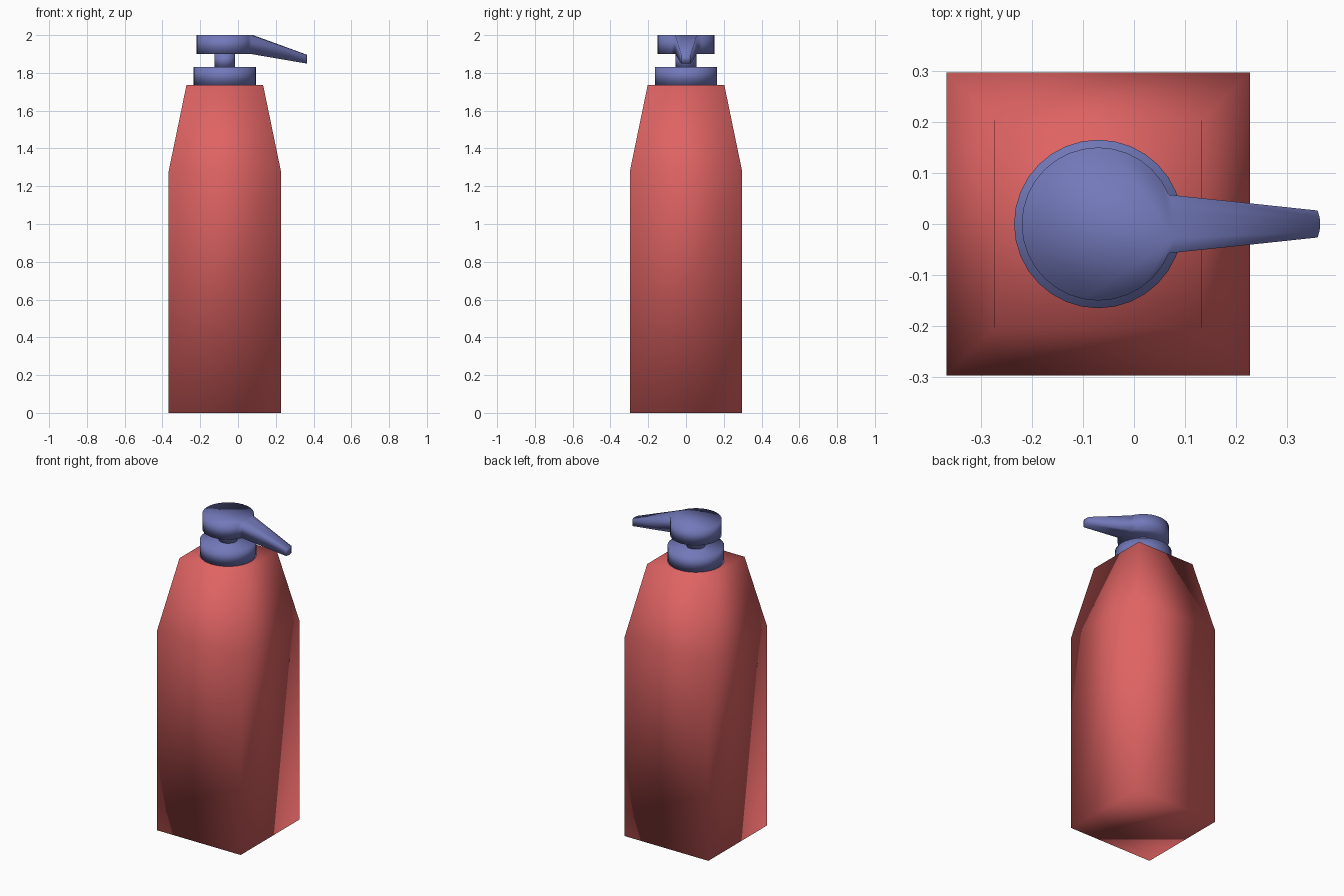
import bpy
import bmesh
import math
from mathutils import Vector

cube = bpy.data.objects.get("Cube")
if cube:
    bpy.data.objects.remove(cube, do_unlink=True)

AXIS_X = -0.07   # bottle axis, offset to leave room for the spout
SEGMENTS = 32


def make_material(name, rgb):
    mat = bpy.data.materials.new(name)
    mat.use_nodes = True
    color = (*rgb, 1.0)
    mat.diffuse_color = color
    mat.node_tree.nodes["Principled BSDF"].inputs["Base Color"].default_value = color
    return mat


def finish(name, bm, mat):
    """Turn a bmesh into a smooth-shaded object on the bottle axis."""
    bmesh.ops.recalc_face_normals(bm, faces=bm.faces)
    for face in bm.faces:
        face.smooth = True
    mesh = bpy.data.meshes.new(name)
    bm.to_mesh(mesh)
    bm.free()
    mesh.materials.append(mat)
    obj = bpy.data.objects.new(name, mesh)
    obj.location.x = AXIS_X
    bpy.context.collection.objects.link(obj)
    return obj


def stack(bm, sides, profile, start=0.0):
    """Loft regular rings through (radius, height) pairs and cap both ends."""
    rings = []
    for radius, z in profile:
        angles = [start + math.tau * i / sides for i in range(sides)]
        rings.append([bm.verts.new((radius * math.cos(a), radius * math.sin(a), z))
                      for a in angles])
    for low, high in zip(rings, rings[1:]):
        for i in range(sides):
            j = (i + 1) % sides
            bm.faces.new((low[i], low[j], high[j], high[i]))
    bm.faces.new(rings[0][::-1])
    bm.faces.new(rings[-1])


red = make_material("red plastic", (0.74, 0.125, 0.125))
blue = make_material("blue plastic", (0.17, 0.19, 0.49))

# Square bottle with tapered shoulders
bm = bmesh.new()
diagonal = math.sqrt(2)
stack(bm, 4, [(0.297 * diagonal, 0), (0.297 * diagonal, 1.28),
              (0.203 * diagonal, 1.735)], math.pi / 4)
finish("bottle_body", bm, red)

# Screw collar and pump stem
for name, radius, low, high in (("collar", 0.165, 1.735, 1.832),
                                ("pump_stem", 0.055, 1.83, 1.902)):
    bm = bmesh.new()
    stack(bm, SEGMENTS, [(radius, low), (radius, high)])
    finish(name, bm, blue)

# Pump head, with the spout drawn out of four of its side faces
bm = bmesh.new()
stack(bm, SEGMENTS, [(0.15, 1.9), (0.15, 2.0)])
bm.normal_update()
spout_angle = math.radians(22)
front = [f for f in bm.faces if abs(f.normal.z) < 0.5
         and abs(math.atan2(f.normal.y, f.normal.x)) < spout_angle]
result = bmesh.ops.extrude_face_region(bm, geom=front)
bmesh.ops.delete(bm, geom=front, context='FACES')
tip = [g for g in result["geom"] if isinstance(g, bmesh.types.BMVert)]
base = Vector((0.15, 0, 1.9))
tip_base = Vector((0.365 - AXIS_X, 0, 1.85))
for vert in tip:
    vert.co = tip_base + (vert.co - base) * 0.46
finish("pump_head_with_spout", bm, blue)
